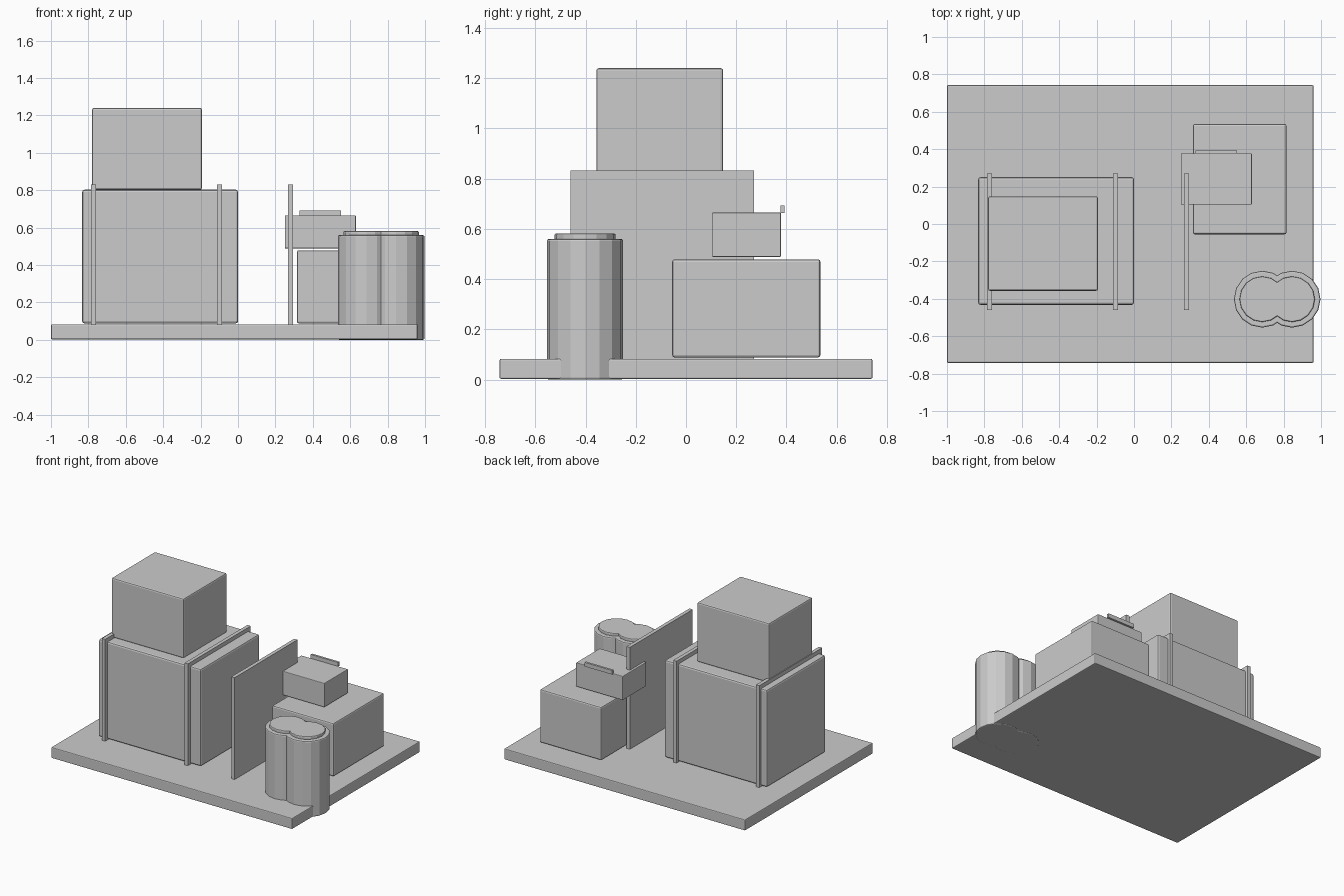
import bpy
import bmesh
import math
from mathutils import Matrix, Vector

if "Cube" in bpy.data.objects:
    bpy.data.objects.remove(bpy.data.objects["Cube"])

grey = bpy.data.materials.new("plain grey")
grey.diffuse_color = (0.6, 0.6, 0.6, 1.0)
grey.use_nodes = True
grey.node_tree.nodes["Principled BSDF"].inputs["Base Color"].default_value = grey.diffuse_color


def finish(name, bm, bevel):
    mesh = bpy.data.meshes.new(name)
    bm.to_mesh(mesh)
    bm.free()
    mesh.materials.append(grey)
    ob = bpy.data.objects.new(name, mesh)
    bpy.context.collection.objects.link(ob)
    if bevel:
        mod = ob.modifiers.new("edge bevel", 'BEVEL')
        mod.width = bevel
        mod.segments = 2
        mod.limit_method = 'ANGLE'
        mod.angle_limit = math.radians(60)
    return ob


def box(name, x, y, z, bevel=0.0):
    """Box from its (min, max) range on each axis."""
    lo, hi = Vector((x[0], y[0], z[0])), Vector((x[1], y[1], z[1]))
    bm = bmesh.new()
    size = hi - lo
    bmesh.ops.create_cube(bm, size=1, matrix=Matrix.Translation((lo + hi) / 2) @ Matrix.Diagonal((*size, 1)))
    return finish(name, bm, bevel)


def cylinder(name, cx, cy, radius, z, bevel):
    bm = bmesh.new()
    bmesh.ops.create_cone(bm, cap_ends=True, segments=16, radius1=radius, radius2=radius,
                          depth=z[1] - z[0], matrix=Matrix.Translation((cx, cy, sum(z) / 2)))
    return finish(name, bm, bevel)


# Base slab
box("base_slab", (-1.0, 0.96), (-0.742, 0.742), (0.003, 0.083), 0.006)

# Large housing with the smaller housing stacked on it
box("large_housing", (-0.833, 0.0), (-0.432, 0.25), (0.088, 0.803), 0.012)
box("upper_housing", (-0.78, -0.193), (-0.357, 0.148), (0.803, 1.24), 0.01)

# Three identical thin upright panels, two of them ribbing the large housing
for i, x in enumerate((-0.772, -0.099, 0.281)):
    box(f"upright_panel_{i + 1}", (x - 0.0135, x + 0.0135), (-0.46, 0.27), (0.083, 0.832))

# Low box on the right with the small unit and its rear tab above
box("low_box", (0.315, 0.815), (-0.055, 0.535), (0.088, 0.479), 0.01)
box("small_unit", (0.25, 0.63), (0.103, 0.378), (0.489, 0.665), 0.004)
box("rear_tab", (0.328, 0.55), (0.376, 0.392), (0.663, 0.693))

# Twin drums passing through the base, each with a low lid
for side, x in (("left", 0.686), ("right", 0.845)):
    cylinder(f"{side}_drum", x, -0.402, 0.152, (0.0, 0.56), 0.008)
    cylinder(f"{side}_drum_lid", x, -0.402, 0.122, (0.555, 0.581), 0.006)
